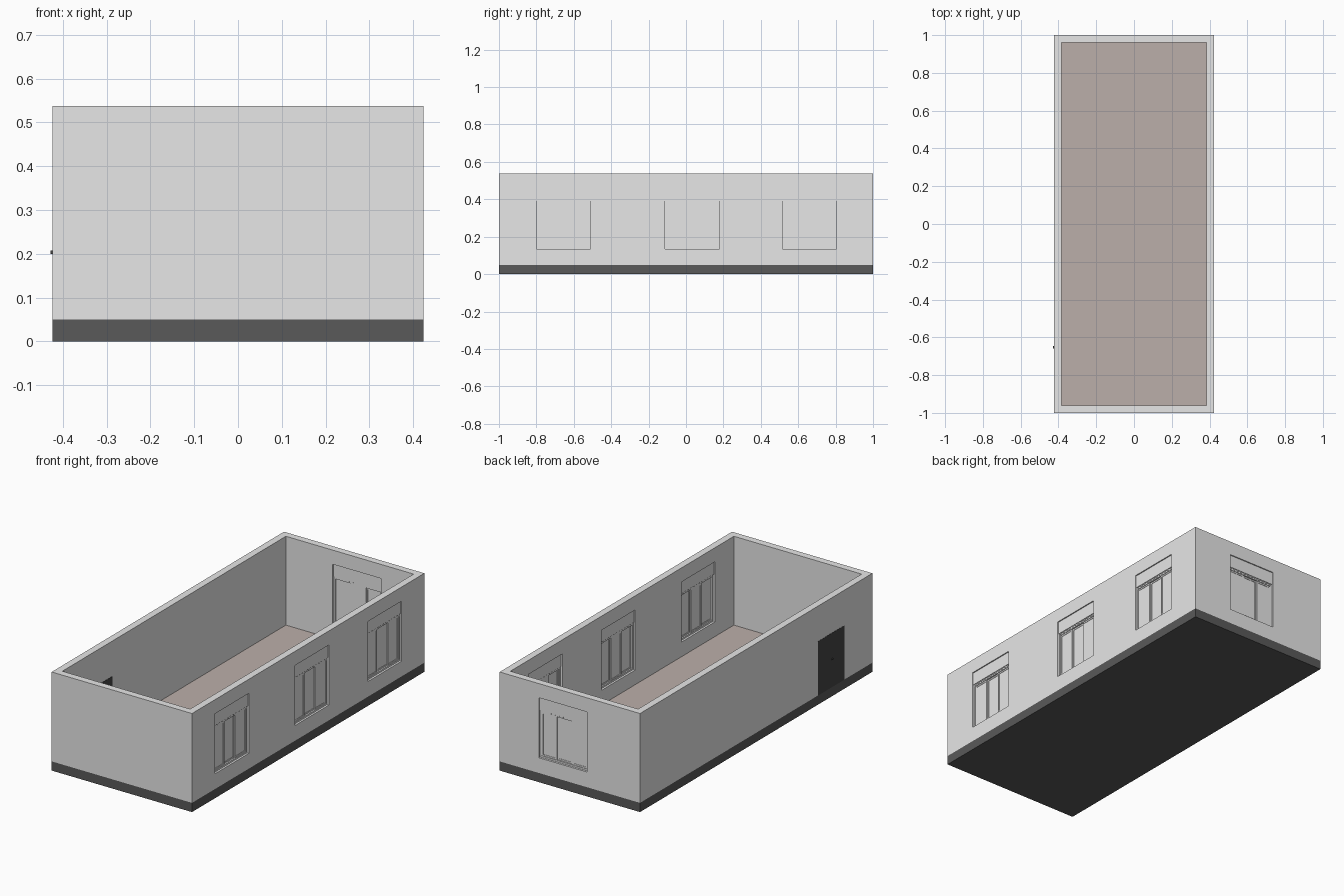
import bpy
from mathutils import Vector, Matrix
from math import pi

cube = bpy.data.objects.get("Cube")
if cube:
    bpy.data.objects.remove(cube, do_unlink=True)


def material(name, rgb):
    m = bpy.data.materials.new(name)
    m.use_nodes = True
    col = (*rgb, 1)
    m.diffuse_color = col
    m.node_tree.nodes["Principled BSDF"].inputs["Base Color"].default_value = col
    return m


WALL = material("light grey plaster", (0.8, 0.8, 0.8))
BASE = material("dark grey plinth", (0.1, 0.1, 0.1))
FLOOR = material("warm grey floor", (0.5, 0.43, 0.4))
DOOR = material("charcoal door", (0.06, 0.06, 0.06))


def box(name, lo, hi, mat, frame=Matrix()):
    """Box between two corners, given in the axes of a local frame."""
    lo, hi = Vector(lo), Vector(hi)
    bpy.ops.mesh.primitive_cube_add(size=1)
    ob = bpy.context.object
    ob.name = name
    ob.data.transform(frame @ Matrix.Translation((lo + hi) / 2) @ Matrix.Diagonal((*(hi - lo), 1)))
    ob.data.materials.append(mat)
    return ob


def cut(target, cutter):
    mod = target.modifiers.new("opening", 'BOOLEAN')
    mod.operation = 'DIFFERENCE'
    mod.solver = 'EXACT'
    mod.object = cutter
    bpy.context.view_layer.objects.active = target
    bpy.ops.object.modifier_apply(modifier=mod.name)
    bpy.data.objects.remove(cutter, do_unlink=True)


HX, HY, TOP, PLINTH, THICK = 0.423, 1.0, 0.537, 0.05, 0.038

# Plinth, floor and wall ring
box("plinth", (-HX, -HY, 0), (HX, HY, PLINTH), BASE)
box("floor", (-HX + THICK, -HY + THICK, PLINTH), (HX - THICK, HY - THICK, PLINTH + 0.003), FLOOR)
walls = box("walls", (-HX, -HY, PLINTH), (HX, HY, TOP), WALL)
cut(walls, box("room_cutter", (-HX + THICK, -HY + THICK, 0), (HX - THICK, HY - THICK, 1), WALL))

# Door through the right wall, with a pull on each side
DY0, DY1, DTOP = -0.76, -0.53, 0.345
cut(walls, box("door_cutter", (-0.5, DY0, 0), (-0.3, DY1, DTOP), WALL))
box("door", (-HX - 0.001, DY0, PLINTH), (-HX + THICK + 0.001, DY1, DTOP), DOOR)
box("door_handle", (-HX - 0.005, -0.66, 0.2), (-HX, -0.645, 0.207), DOOR)

# Windows: local x runs along the wall, local y points into the room
W, Z0, Z1, BOX_Z = 0.145, 0.133, 0.46, 0.39


def window(name, frame):
    def part(label, x0, x1, y0, y1, z0, z1):
        return box(f"{name}_{label}", (x0, y0, z0), (x1, y1, z1), WALL, frame)

    cut(walls, part("cutter", -W, W, -0.05, 0.1, Z0, Z1))
    # Shutter box with a row of small vents below it
    part("shutter_box", -W, W, 0.006, 0.031, BOX_Z, Z1)
    for i in range(12):
        x = -W + 0.014 + i * 0.0238
        part("vent", x - 0.007, x + 0.007, 0.009, 0.028, BOX_Z - 0.006, BOX_Z)
    # Outer frame
    for s in (-1, 1):
        a, b = sorted((s * W, s * (W - 0.008)))
        part("jamb", a, b, 0.011, 0.027, Z0, BOX_Z)
    part("sill", -W, W, 0.011, 0.027, Z0, Z0 + 0.009)
    part("head", -W, W, 0.011, 0.027, BOX_Z - 0.012, BOX_Z)
    # Three sliding sashes, the middle one set further in
    step = (2 * W - 0.016) / 3
    for i in range(3):
        x0 = -W + 0.008 + i * step
        x1 = x0 + step
        y = 0.019 if i == 1 else 0.014
        part("pane", x0, x1, y + 0.002, y + 0.004, Z0 + 0.009, BOX_Z - 0.012)
        for a in (x0, x1 - 0.008):
            part("stile", a, a + 0.008, y, y + 0.006, Z0 + 0.009, BOX_Z - 0.012)
        for z in (Z0 + 0.009, BOX_Z - 0.02):
            part("rail", x0, x1, y, y + 0.006, z, z + 0.008)


for label, y in (("front", -0.655), ("middle", 0.033), ("rear", 0.66)):
    window(f"{label}_side_window", Matrix.Translation((HX, y, 0)) @ Matrix.Rotation(pi / 2, 4, 'Z'))
window("back_window", Matrix.Translation((0.042, HY, 0)) @ Matrix.Rotation(pi, 4, 'Z'))
